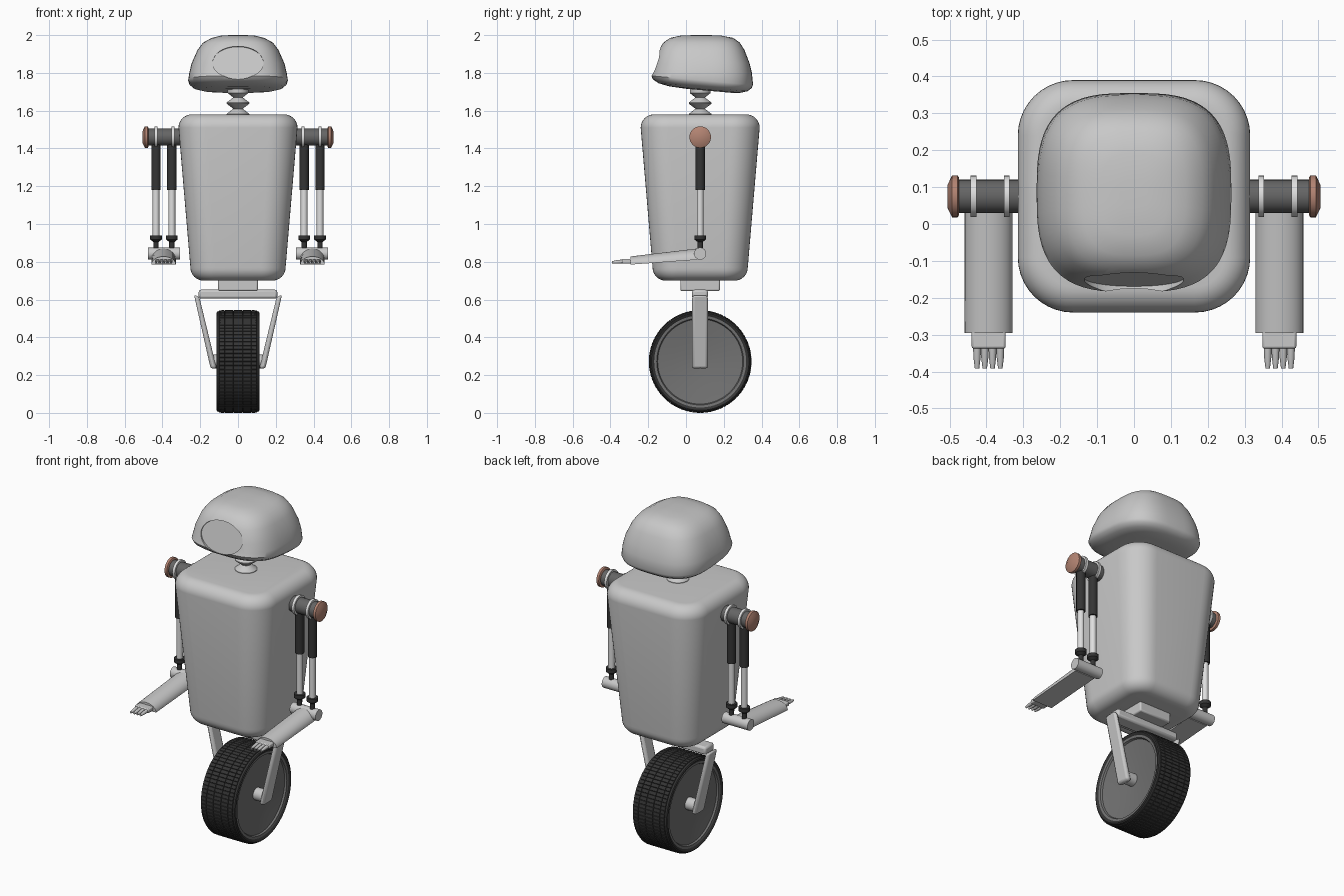
import bpy, bmesh, math
from mathutils import Vector, Matrix

if "Cube" in bpy.data.objects:
    bpy.data.objects.remove(bpy.data.objects["Cube"])

YC = 0.075  # common centre line in y


def material(name, r, g, b):
    m = bpy.data.materials.new(name)
    m.diffuse_color = (r, g, b, 1)
    m.use_nodes = True
    m.node_tree.nodes["Principled BSDF"].inputs["Base Color"].default_value = m.diffuse_color
    return m


SHELL = material("shell grey", 0.58, 0.58, 0.58)
LIGHT = material("pale metal", 0.74, 0.74, 0.74)
STEEL = material("dark steel", 0.13, 0.13, 0.13)
BLACK = material("black rubber", 0.035, 0.035, 0.035)
RIM = material("rim grey", 0.17, 0.17, 0.17)
COPPER = material("copper", 0.45, 0.23, 0.17)


def smooth(ob, angle=30):
    bpy.ops.object.select_all(action='DESELECT')
    ob.select_set(True)
    bpy.context.view_layer.objects.active = ob
    bpy.ops.object.shade_smooth_by_angle(angle=math.radians(angle))


def loft(name, rings, mat, caps=True, angle=30, edit=None):
    """Skin a list of equal-length vertex rings."""
    bm = bmesh.new()
    vs = [[bm.verts.new(p) for p in ring] for ring in rings]
    n = len(rings[0])
    bands = []
    for a, b in zip(vs, vs[1:]):
        bands.append([bm.faces.new((a[i], a[(i + 1) % n], b[(i + 1) % n], b[i])) for i in range(n)])
    if caps:
        bm.faces.new(vs[0])
        bm.faces.new(vs[-1])
    bmesh.ops.recalc_face_normals(bm, faces=bm.faces)
    if edit:
        edit(bm, bands)
    me = bpy.data.meshes.new(name)
    bm.to_mesh(me)
    bm.free()
    ob = bpy.data.objects.new(name, me)
    bpy.context.collection.objects.link(ob)
    me.materials.append(mat)
    smooth(ob, angle)
    return ob


def lathe(name, profile, origin, axis, mat, segs=32, **kw):
    """Turn (radius, height) points around an axis."""
    q = Vector(axis).to_track_quat('Z', 'Y')
    o = Vector(origin)
    rings = [[o + q @ Vector((r * math.cos(t), r * math.sin(t), h))
              for t in (2 * math.pi * i / segs for i in range(segs))] for r, h in profile]
    return loft(name, rings, mat, **kw)


def box(name, x0, x1, y0, y1, z0, z1, mat, bevel=0.008):
    ring = lambda z: [(x0, y0, z), (x1, y0, z), (x1, y1, z), (x0, y1, z)]
    ob = loft(name, [ring(z0), ring(z1)], mat)
    add_bevel(ob, bevel)
    return ob


def add_bevel(ob, width):
    mod = ob.modifiers.new("bevel", 'BEVEL')
    mod.width, mod.segments = width, 2


def rounded_square(half, r, z, steps=10):
    pts = []
    for k, (sx, sy) in enumerate([(1, 1), (-1, 1), (-1, -1), (1, -1)]):
        for i in range(steps + 1):
            t = math.pi / 2 * (k + i / steps)
            pts.append((sx * (half - r) + r * math.cos(t), YC + sy * (half - r) + r * math.sin(t), z))
    return pts


# Torso: tapered rounded block with rounded top and bottom edges
R, rings = 0.07, []
for i in range(9):
    t = math.pi / 2 * i / 8
    d = R * (1 - math.sin(t))
    rings.append(rounded_square(0.252 - d, 0.13 - d, 0.70 + R * (1 - math.cos(t))))
for i in range(9):
    t = math.pi / 2 * i / 8
    d = R * (1 - math.cos(t))
    rings.append(rounded_square(0.315 - d, 0.15 - d, 1.58 - R + R * math.sin(t)))
loft("torso", rings, SHELL, angle=40)


# Head: stacked soft squares (z, half width, front y, back y)
def squircle(z, hx, yf, yb, n=3.0, segs=64):
    hy, yc, pts = (yb - yf) / 2, (yb + yf) / 2, []
    tilt = 0.09 if z < 1.76 else 0.0
    for i in range(segs):
        c, s = math.cos(2 * math.pi * i / segs), math.sin(2 * math.pi * i / segs)
        x = hx * math.copysign(abs(c) ** (2 / n), c)
        y = yc + hy * math.copysign(abs(s) ** (2 / n), s)
        pts.append((x, y, z - tilt * (y - 0.2)))
    return pts


head = loft("head", [squircle(*p) for p in [
    (1.698, 0.12, 0.00, 0.25), (1.703, 0.19, -0.09, 0.29), (1.714, 0.235, -0.145, 0.325),
    (1.732, 0.257, -0.175, 0.347), (1.750, 0.264, -0.185, 0.355), (1.80, 0.258, -0.179, 0.349),
    (1.85, 0.246, -0.168, 0.337), (1.92, 0.215, -0.145, 0.31), (1.96, 0.185, -0.12, 0.285),
    (1.985, 0.14, -0.085, 0.25), (1.997, 0.09, -0.03, 0.19), (2.0, 0.04, 0.04, 0.12)]], SHELL, angle=50)

# Oval face recess
cutter = lathe("face_cutter", [(1, -0.022), (1, 0.1)], (0, 0, 0), (0, 0, 1), SHELL, segs=48)
cutter.hide_render = True
cutter.data.transform(Matrix.Translation((0, -0.167, 1.857)) @ Matrix.Rotation(math.radians(75), 4, 'X')
                      @ Matrix.Diagonal((0.135, 0.09, 1, 1)))
mod = head.modifiers.new("face", 'BOOLEAN')
mod.operation, mod.object, mod.solver = 'DIFFERENCE', cutter, 'EXACT'
bpy.context.view_layer.objects.active = head
bpy.ops.object.modifier_apply(modifier="face")
bpy.data.objects.remove(cutter)
smooth(head, 40)

# Bellows neck
lathe("neck", [(0.06, 1.57), (0.06, 1.583), (0.025, 1.61), (0.06, 1.637), (0.06, 1.643),
               (0.025, 1.67), (0.055, 1.693), (0.055, 1.72)], (0, YC, 0), (0, 0, 1), SHELL)

# Arms
for s, side in ((-1, "left"), (1, "right")):
    out = (s, 0, 0)
    root = (0, YC, 1.46)
    lathe(side + "_shoulder_shaft", [(0.045, 0.28), (0.045, 0.48)], root, out, STEEL)
    for x in (0.345, 0.435):
        lathe(side + "_shoulder_ring", [(0.056, x - 0.008), (0.056, x + 0.008)], root, out, LIGHT)
    lathe(side + "_shoulder_cap", [(0.050, 0.474), (0.057, 0.478), (0.057, 0.493), (0.03, 0.506)],
          root, out, COPPER)
    for x in (0.35, 0.434):
        base = (s * x, YC, 0)
        lathe(side + "_piston_sleeve", [(0.025, 1.18), (0.025, 1.44)], base, (0, 0, 1), BLACK, 24)
        lathe(side + "_piston_rod", [(0.018, 0.93), (0.018, 1.19)], base, (0, 0, 1), LIGHT, 24)
        lathe(side + "_piston_collar", [(0.014, 0.86), (0.014, 0.905), (0.031, 0.918), (0.031, 0.94)],
              base, (0, 0, 1), BLACK, 24)
    lathe(side + "_elbow", [(0.032, 0.307), (0.032, 0.476)], (0, YC, 0.843), out, SHELL)

    # Forearm: half-round shell sloping down to the front
    def half_round(y, z, h):
        return [(s * 0.394 + 0.065 * math.cos(math.pi * i / 16), y, z + h * math.sin(math.pi * i / 16))
                for i in range(17)]
    loft(side + "_forearm", [half_round(0.06, 0.811, 0.059), half_round(-0.295, 0.785, 0.043)], SHELL)
    box(side + "_hand", s * 0.394 - 0.046, s * 0.394 + 0.046, -0.338, -0.28, 0.79, 0.815, SHELL, 0.006)
    for k in range(4):
        x = s * 0.394 + (k - 1.5) * 0.021
        lathe(side + "_finger", [(0.0105, 0), (0.010, 0.03), (0.006, 0.062)], (x, -0.33, 0.802),
              (0, -1, -0.08), SHELL, 12)

# Hip block and fork
box("hip_block", -0.105, 0.105, -0.03, 0.18, 0.645, 0.72, SHELL)
box("fork_crossbar", -0.208, 0.208, 0.032, 0.116, 0.605, 0.652, SHELL, 0.012)
for s, side in ((-1, "left"), (1, "right")):
    outline = [(0.205, 0.615), (0.233, 0.625), (0.145, 0.235), (0.113, 0.235)]
    ring = lambda y: [(s * x, y, z) for x, z in outline]
    fork = loft(side + "_fork_arm", [ring(0.032), ring(0.116)], SHELL)
    add_bevel(fork, 0.012)
lathe("axle", [(0.036, -0.138), (0.036, 0.138)], (0, YC, 0.272), (1, 0, 0), SHELL)

# Wheel: dished rim and treaded tyre
half = [(0.03, 0.07), (0.15, 0.083), (0.225, 0.095), (0.23, 0.105), (0.25, 0.108)]
lathe("wheel_rim", [(r, -x) for r, x in half] + [(r, x) for r, x in reversed(half)],
      (0, YC, 0.272), (1, 0, 0), RIM, 64, angle=25)


def tread(bm, bands):
    blocks = [f for band in bands[4:-4] for f in band]
    bmesh.ops.inset_individual(bm, faces=blocks, thickness=0.002, depth=0.004)


wall = [(0.235, 0.10), (0.247, 0.110), (0.258, 0.114), (0.264, 0.110), (0.267, 0.100), (0.268, 0.07), (0.268, 0.025)]
lathe("tyre", [(r, -x) for r, x in wall] + [(r, x) for r, x in reversed(wall)],
      (0, YC, 0.272), (1, 0, 0), BLACK, 80, caps=False, edit=tread)
